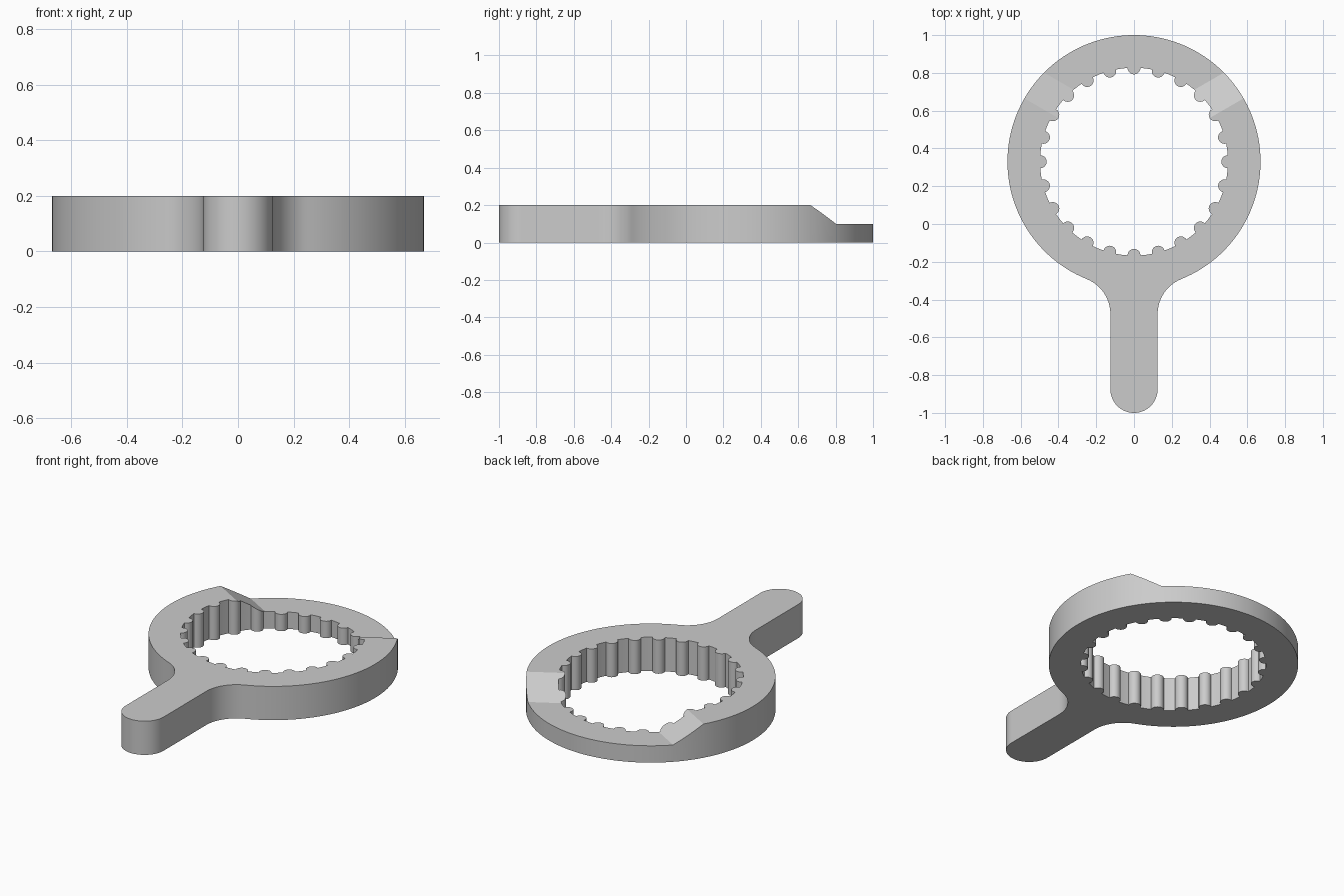
import bpy, bmesh
from math import sin, cos, pi, atan2, sqrt, radians
from mathutils import Vector

cube = bpy.data.objects.get("Cube")
if cube:
    bpy.data.objects.remove(cube, do_unlink=True)

THICK, LOW = 0.2, 0.1            # full and lowered heights
RING_Y, RING_R = 0.33, 0.67      # ring centre and outer radius
HOLE_R, TOOTH_R, TEETH = 0.496, 0.034, 24
GRIP_R, FILLET = 0.125, 0.2      # handle half width, neck fillet
RAMP_ANGLE, RAMP_RUN = radians(30), 0.17
centre = Vector((0, RING_Y, 0))


def arc(c, r, start, end, steps):
    """Points along a circular arc, both ends included."""
    angles = [start + (end - start) * i / steps for i in range(steps + 1)]
    return [Vector((c[0] + r * cos(a), c[1] + r * sin(a), 0)) for a in angles]


def add_loop(bm, points):
    """Closed edge loop, skipping coincident neighbours."""
    kept = [p for i, p in enumerate(points) if (p - points[i - 1]).length > 1e-4]
    verts = [bm.verts.new(p) for p in kept]
    return [bm.edges.new((verts[i - 1], v)) for i, v in enumerate(verts)]


# Outer outline: ring, neck fillets and rounded handle
fx = GRIP_R + FILLET
drop = sqrt((RING_R + FILLET) ** 2 - fx ** 2)
fy = RING_Y - drop
lean = atan2(drop, fx)
outline = arc(centre, RING_R, -lean, pi + lean, 120)
outline += arc((-fx, fy), FILLET, lean, 0, 14)
outline += arc((0, GRIP_R - 1), GRIP_R, pi, 2 * pi, 32)
outline += arc((fx, fy), FILLET, pi, pi - lean, 14)

# Inner outline: hole with rounded teeth pointing inwards
hole = []
half = atan2(TOOTH_R, HOLE_R)
rim = sqrt(HOLE_R ** 2 + TOOTH_R ** 2)
pitch = 2 * pi / TEETH
for k in range(TEETH):
    a = k * pitch
    tooth = centre + Vector((cos(a), sin(a), 0)) * HOLE_R
    hole += arc(tooth, TOOTH_R, a + 1.5 * pi, a + pi / 2, 12)
    hole += arc(centre, rim, a + half, a + pitch - half, 3)

bm = bmesh.new()
edges = add_loop(bm, outline) + add_loop(bm, hole)
bmesh.ops.triangle_fill(bm, edges=edges, use_beauty=True, normal=(0, 0, 1))


def split(faces, co, normal):
    geom = set(faces)
    for f in faces:
        geom.update(f.edges)
        geom.update(f.verts)
    bmesh.ops.bisect_plane(bm, geom=list(geom), dist=1e-5,
                           plane_co=co, plane_no=normal)


# Split the plate along the ramp edges on each side
split(bm.faces[:], (0, 0, 0), (1, 0, 0))
for side in (1, -1):
    across = Vector((-side * sin(RAMP_ANGLE), cos(RAMP_ANGLE), 0))
    for offset in (0, RAMP_RUN):
        faces = [f for f in bm.faces if f.calc_center_median().x * side > 0]
        split(faces, centre + across * offset, across)

# Raise the top surface, ramping down to the thin back section
result = bmesh.ops.extrude_face_region(bm, geom=bm.faces[:])
for v in [g for g in result["geom"] if isinstance(g, bmesh.types.BMVert)]:
    d = (v.co.y - RING_Y) * cos(RAMP_ANGLE) - abs(v.co.x) * sin(RAMP_ANGLE)
    v.co.z = THICK - (THICK - LOW) * min(max(d / RAMP_RUN, 0), 1)
bmesh.ops.recalc_face_normals(bm, faces=bm.faces[:])

mesh = bpy.data.meshes.new("ring_wrench")
bm.to_mesh(mesh)
bm.free()
wrench = bpy.data.objects.new("ring_wrench", mesh)
bpy.context.collection.objects.link(wrench)

# Plain grey material
grey = bpy.data.materials.new("light_grey")
grey.use_nodes = True
colour = (0.6, 0.6, 0.6, 1)
grey.diffuse_color = colour
grey.node_tree.nodes["Principled BSDF"].inputs["Base Color"].default_value = colour
mesh.materials.append(grey)

# Smooth curved walls, crisp rims
bpy.ops.object.select_all(action="DESELECT")
wrench.select_set(True)
bpy.context.view_layer.objects.active = wrench
bpy.ops.object.shade_smooth_by_angle(angle=radians(25))
